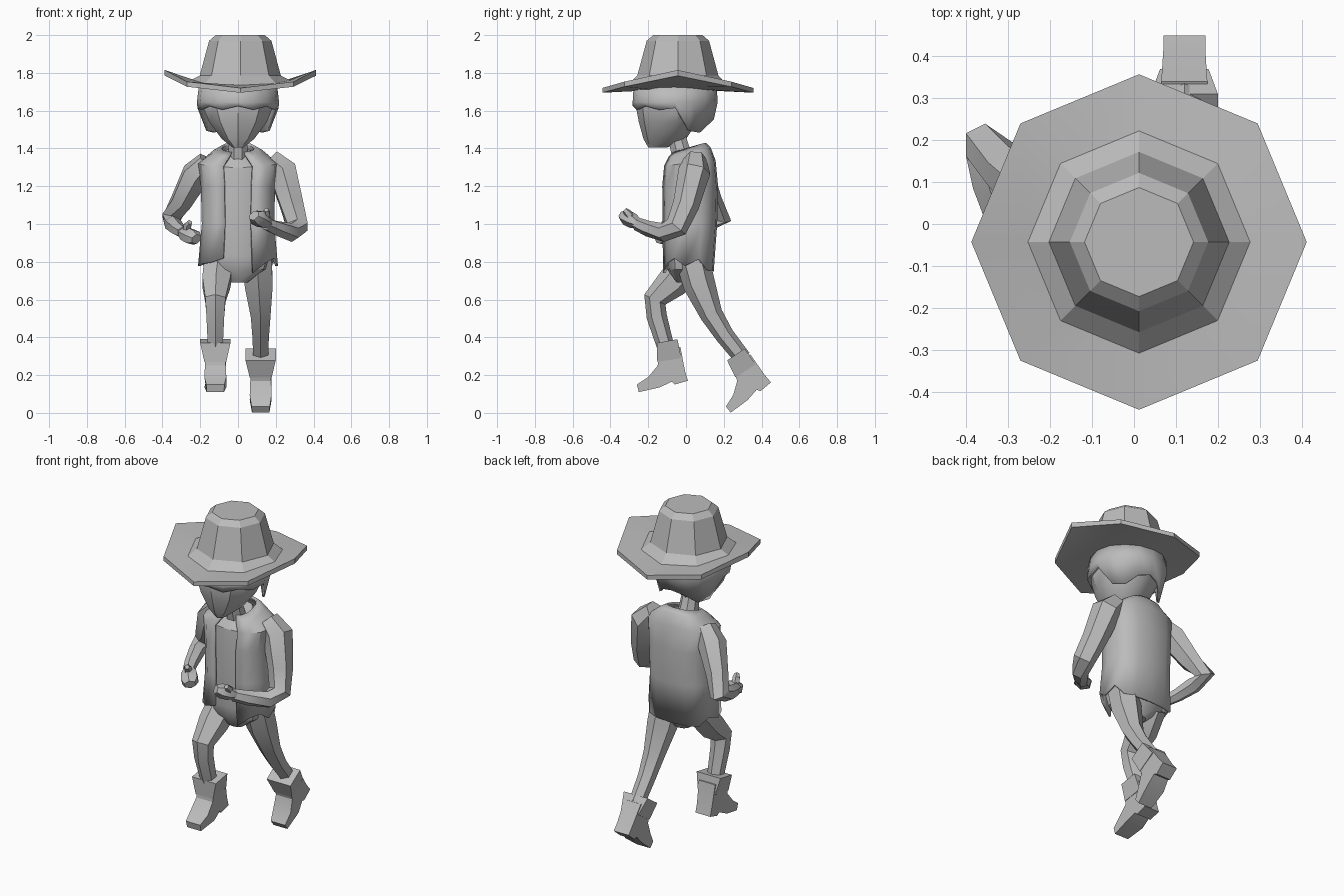
import bpy, bmesh, math
from mathutils import Vector, Matrix

if "Cube" in bpy.data.objects:
    bpy.data.objects.remove(bpy.data.objects["Cube"], do_unlink=True)

GREY = (0.5, 0.5, 0.5, 1)
grey = bpy.data.materials.new("plain grey")
grey.use_nodes = True
grey.diffuse_color = GREY
grey.node_tree.nodes["Principled BSDF"].inputs["Base Color"].default_value = GREY


def finish(name, bm, thickness=0, angle=32):
    bmesh.ops.recalc_face_normals(bm, faces=bm.faces)
    mesh = bpy.data.meshes.new(name)
    bm.to_mesh(mesh)
    bm.free()
    mesh.materials.append(grey)
    ob = bpy.data.objects.new(name, mesh)
    bpy.context.collection.objects.link(ob)
    bpy.ops.object.select_all(action="DESELECT")
    ob.select_set(True)
    bpy.context.view_layer.objects.active = ob
    bpy.ops.object.shade_smooth_by_angle(angle=math.radians(angle))
    if thickness:
        mod = ob.modifiers.new("thickness", "SOLIDIFY")
        mod.thickness = thickness
        mod.offset = 0
    return ob


def loft(name, rings, closed=True, cap=True, thickness=0, angle=32):
    """Skin a list of equal-length point rings."""
    bm = bmesh.new()
    rows = [[bm.verts.new(p) for p in r] for r in rings]
    n = len(rows[0])
    for a, b in zip(rows, rows[1:]):
        for i in range(n if closed else n - 1):
            j = (i + 1) % n
            bm.faces.new((a[i], a[j], b[j], b[i]))
    if cap:
        bm.faces.new(rows[0])
        bm.faces.new(rows[-1])
    return finish(name, bm, thickness, angle)


def ring(z, hw, yf, yb, n=10, gap=0, power=1.0, tilt=0):
    """Rounded outline starting at the front; tilt raises the back."""
    pts = []
    for i in range(n):
        a = gap + (2 * math.pi - 2 * gap) * i / (n - 1 if gap else n)
        s, c = math.sin(a), math.cos(a)
        x = hw * math.copysign(abs(s) ** power, s)
        f = math.copysign(abs(c) ** power, c)
        pts.append((x, (yf + yb) / 2 - f * (yb - yf) / 2, z - tilt * f))
    return pts


def tube(name, path, sides=6, flat=1.0):
    """Faceted limb through (x, y, z, radius) points."""
    pts = [Vector(p[:3]) for p in path]
    rings = []
    for i, p in enumerate(pts):
        t = (pts[min(i + 1, len(pts) - 1)] - pts[max(i - 1, 0)]).normalized()
        u = Vector((1, 0, 0))
        u = (u - t * u.dot(t)).normalized()
        v = t.cross(u)
        r = path[i][3]
        angles = [math.tau * (k + 0.5) / sides for k in range(sides)]
        rings.append([p + u * r * math.cos(a) + v * r * flat * math.sin(a) for a in angles])
    return loft(name, rings)


def prism(name, profile, matrix):
    """Side profile of (y, z, half width) points, filled across x."""
    bm = bmesh.new()
    sides = [[bm.verts.new(matrix @ Vector((s * w, y, z))) for y, z, w in profile] for s in (-1, 1)]
    n = len(profile)
    for i in range(n):
        j = (i + 1) % n
        bm.faces.new((sides[0][i], sides[0][j], sides[1][j], sides[1][i]))
    for s in sides:
        bm.faces.new(s)
    return finish(name, bm)


# Hat: a brim raised at the sides and an eight-sided crown
def hat_ring(r, z, lift):
    return [(0.012 + r * math.cos(a), -0.043 + r * math.sin(a), z + lift * abs(math.cos(a)) ** 3)
            for a in (math.tau * k / 8 for k in range(8))]


loft("hat", [hat_ring(*p) for p in (
    (0.2, 1.705, 0.02), (0.4, 1.695, 0.09), (0.4, 1.72, 0.095), (0.265, 1.735, 0.025),
    (0.215, 1.785, 0), (0.165, 1.97, 0), (0.13, 2.0, 0))], angle=25)

# Head and neck
loft("head", [ring(*p) for p in (
    (1.405, 0.03, -0.2, -0.1), (1.45, 0.09, -0.225, 0.0), (1.54, 0.16, -0.25, 0.06),
    (1.62, 0.195, -0.265, 0.1), (1.73, 0.195, -0.25, 0.13))])
tube("neck", [(0, 0.0, 1.3, 0.065), (0, -0.03, 1.39, 0.055), (0, -0.05, 1.47, 0.05)], 8)

# Hair: shell with a jagged fringe in front and a lower nape behind
drop = (0.0, 0.02, 0.0, 0.02, 0.01, 0.13, 0.14, 0.09, 0.07)
hair_top = ring(1.73, 0.2, -0.27, 0.155, 16)
hair_mid = ring(1.645, 0.21, -0.275, 0.16, 16)
hair_low = []
for k, p in enumerate(hair_mid):
    d = drop[min(k, 16 - k)]
    shrink = 1 - d * 1.3
    hair_low.append((p[0] * shrink, -0.06 + (p[1] + 0.06) * shrink, 1.625 - d))
loft("hair", [hair_top, hair_mid, hair_low], cap=False, thickness=0.015)

# Shirt, pelvis included
loft("shirt", [ring(z, hw, yf, yb, 12, 0, 0.75, t) for z, hw, yf, yb, t in (
    (0.69, 0.05, -0.05, 0.07, 0), (0.76, 0.15, -0.1, 0.11, 0), (0.83, 0.175, -0.11, 0.13, 0),
    (1.0, 0.165, -0.112, 0.14, 0), (1.2, 0.175, -0.115, 0.145, 0),
    (1.31, 0.18, -0.105, 0.13, 0.01), (1.38, 0.07, -0.06, 0.08, 0.02))])

# Vest: open in front, with a ragged hem and a raised collar
vest = [ring(z, hw, yf, yb, 15, 0.27, 0.75, t) for z, hw, yf, yb, t in (
    (0.775, 0.205, -0.118, 0.14, -0.025), (1.0, 0.185, -0.122, 0.158, 0),
    (1.2, 0.19, -0.123, 0.163, 0), (1.32, 0.205, -0.113, 0.15, 0.015),
    (1.375, 0.13, -0.09, 0.125, 0.025), (1.4, 0.085, -0.065, 0.1, 0.025))]
for k, dz in ((0, -0.06), (2, 0.03), (4, 0.05), (10, 0.04), (14, 0.02)):
    x, y, z = vest[0][k]
    vest[0][k] = (x, y, z + dz)
loft("vest", vest, closed=False, cap=False, thickness=0.014)


# Arms: the left swings forward, the right is drawn back
tube("left_arm", [(0.17, 0.05, 1.345, 0.06), (0.235, 0.045, 1.28, 0.085), (0.285, 0.0, 1.1, 0.07),
                  (0.315, -0.05, 0.985, 0.062), (0.285, -0.12, 0.955, 0.05),
                  (0.21, -0.2, 0.975, 0.042), (0.15, -0.26, 1.0, 0.035)])
tube("right_arm", [(-0.16, 0.04, 1.33, 0.06), (-0.225, 0.07, 1.26, 0.08), (-0.3, 0.13, 1.12, 0.062),
                   (-0.355, 0.185, 1.03, 0.056), (-0.345, 0.1, 1.0, 0.046),
                   (-0.315, 0.0, 0.97, 0.038), (-0.29, -0.06, 0.955, 0.033)])


def hand(side, wrist, tip, thumb):
    w, t, th = Vector(wrist), Vector(tip), Vector(thumb)
    steps = ((0, 0.032), (0.35, 0.05), (0.75, 0.052), (1, 0.034))
    tube(side + "_hand", [(*w.lerp(t, f), r) for f, r in steps], 6, 0.8)
    tube(side + "_thumb", [(*w.lerp(t, 0.3), 0.022), (*w.lerp(th, 0.75), 0.022), (*th, 0.014)], 5)


hand("left", (0.16, -0.25, 1.0), (0.085, -0.335, 1.045), (0.15, -0.325, 1.075))
hand("right", (-0.295, -0.05, 0.957), (-0.22, -0.145, 0.92), (-0.255, -0.125, 1.01))

# Legs: the left pushes off behind, the right is bent in front
tube("left_leg", [(0.1, 0.03, 0.83, 0.09), (0.11, 0.07, 0.68, 0.085), (0.12, 0.135, 0.52, 0.06),
                  (0.12, 0.205, 0.41, 0.05), (0.12, 0.3, 0.29, 0.045)])
tube("right_leg", [(-0.1, 0.02, 0.8, 0.09), (-0.115, -0.07, 0.69, 0.085), (-0.12, -0.165, 0.6, 0.062),
                   (-0.12, -0.155, 0.51, 0.054), (-0.12, -0.105, 0.34, 0.045)])

# Boots: foot and heel profile plus a wider cuff, measured from the heel
FOOT = ((-0.15, 0.18, 0.055), (-0.16, 0.08, 0.055), (-0.21, 0.02, 0.058), (-0.27, -0.02, 0.048),
        (-0.26, -0.06, 0.046), (-0.15, -0.035, 0.058), (-0.085, -0.005, 0.05), (-0.07, -0.02, 0.048),
        (0, 0, 0.05), (-0.015, 0.05, 0.05), (-0.04, 0.18, 0.055))
CUFF = ((-0.165, 0.2, 0.08), (-0.162, 0.1, 0.058), (-0.035, 0.12, 0.058), (-0.055, 0.22, 0.08))


def boot(side, x, y, z, degrees):
    m = Matrix.Translation((x, y, z)) @ Matrix.Rotation(math.radians(degrees), 4, "X")
    prism(side + "_boot", FOOT, m)
    prism(side + "_boot_cuff", CUFF, m)


boot("right", -0.12, 0.01, 0.17, 0)
boot("left", 0.12, 0.45, 0.162, 24)
